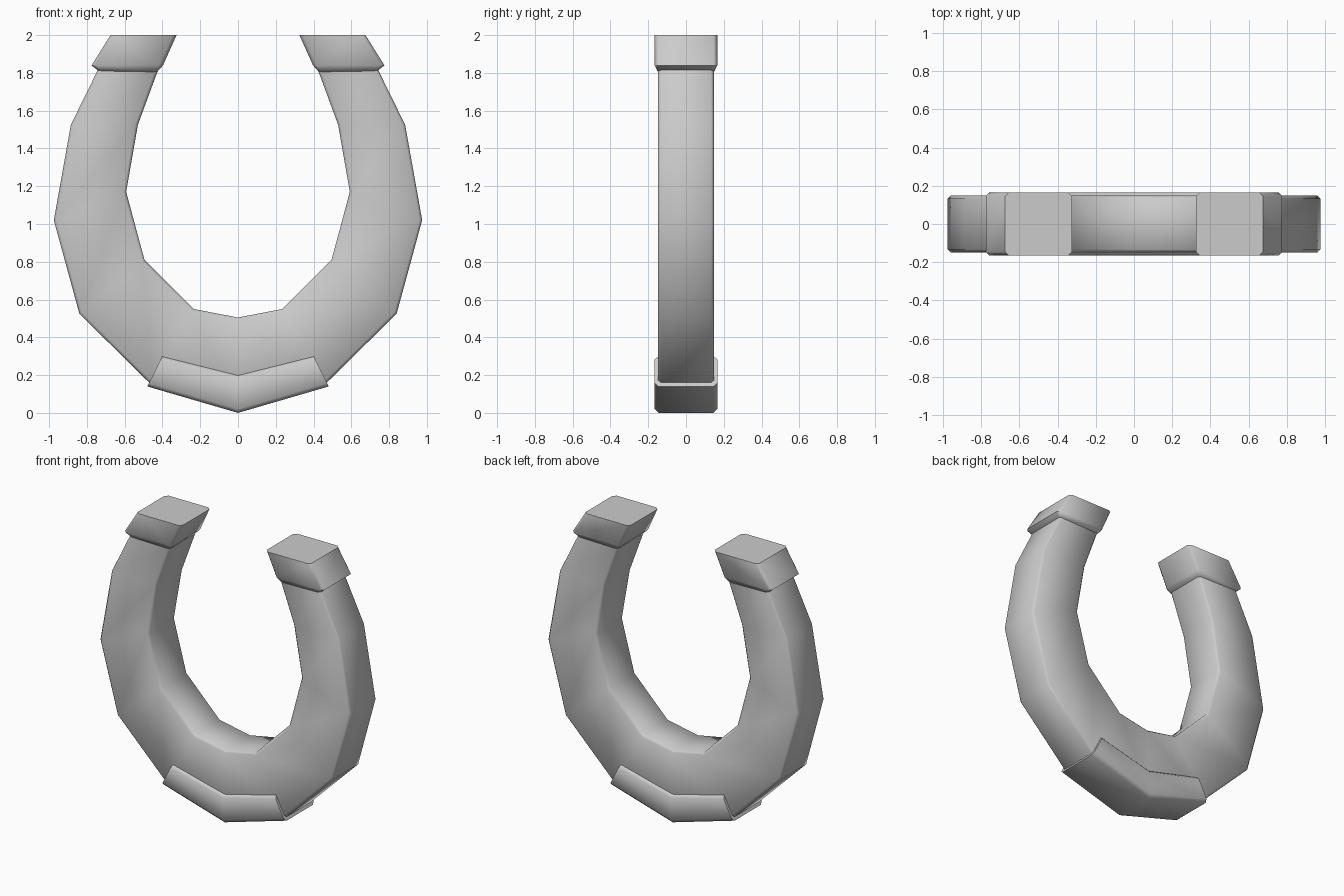
import bpy, bmesh, math
from mathutils import Vector

if "Cube" in bpy.data.objects:
    bpy.data.objects.remove(bpy.data.objects["Cube"])


def ring(outer, inner, half, bevel):
    """Bevelled rectangular section between an outer and an inner (x, z) point."""
    o, i = Vector(outer), Vector(inner)
    d = (i - o).normalized() * bevel
    path = [(o, half - bevel), (o + d, half), (i - d, half), (i, half - bevel)]
    path += [(p, -y) for p, y in reversed(path)]
    return [(p.x, y, p.y) for p, y in path]


def loft(name, stations):
    """Skin closed sections into a solid with capped ends."""
    bm = bmesh.new()
    rings = [[bm.verts.new(c) for c in ring(*s)] for s in stations]
    for a, b in zip(rings, rings[1:]):
        for k in range(len(a)):
            n = (k + 1) % len(a)
            bm.faces.new((a[k], a[n], b[n], b[k]))
    bm.faces.new(rings[0])
    bm.faces.new(rings[-1])
    bmesh.ops.recalc_face_normals(bm, faces=bm.faces)
    mesh = bpy.data.meshes.new(name)
    bm.to_mesh(mesh)
    bm.free()
    ob = bpy.data.objects.new(name, mesh)
    bpy.context.collection.objects.link(ob)
    bpy.ops.object.select_all(action='DESELECT')
    ob.select_set(True)
    bpy.context.view_layer.objects.active = ob
    bpy.ops.object.shade_smooth_by_angle(angle=math.radians(50))
    return ob


def flip(s):
    (ox, oz), (ix, iz), half, bevel = s
    return ((-ox, oz), (-ix, iz), half, bevel)


def both_sides(half):
    """Mirror stations that start on the centre line."""
    return [flip(s) for s in reversed(half[1:])] + half


# Curved shoe body
outer = [(0, 0.02), (0.465, 0.155), (0.84, 0.525), (0.975, 1.02), (0.885, 1.525), (0.74, 1.82)]
inner = [(0, 0.505), (0.235, 0.55), (0.495, 0.81), (0.592, 1.17), (0.53, 1.525), (0.425, 1.81)]
loft("shoe_body", both_sides([(o, i, 0.148, 0.015) for o, i in zip(outer, inner)]))

# Raised toe band
loft("toe_band", both_sides([((0, 0), (0, 0.20), 0.166, 0.02),
                             ((0.48, 0.14), (0.40, 0.30), 0.166, 0.02)]))

# Heel blocks at the two ends
heel = [((0.738, 1.81), (0.428, 1.805), 0.148, 0.015),
        ((0.775, 1.84), (0.397, 1.84), 0.166, 0.02),
        ((0.675, 2.0), (0.325, 2.0), 0.166, 0.02)]
loft("heel_right", heel)
loft("heel_left", [flip(s) for s in heel])
